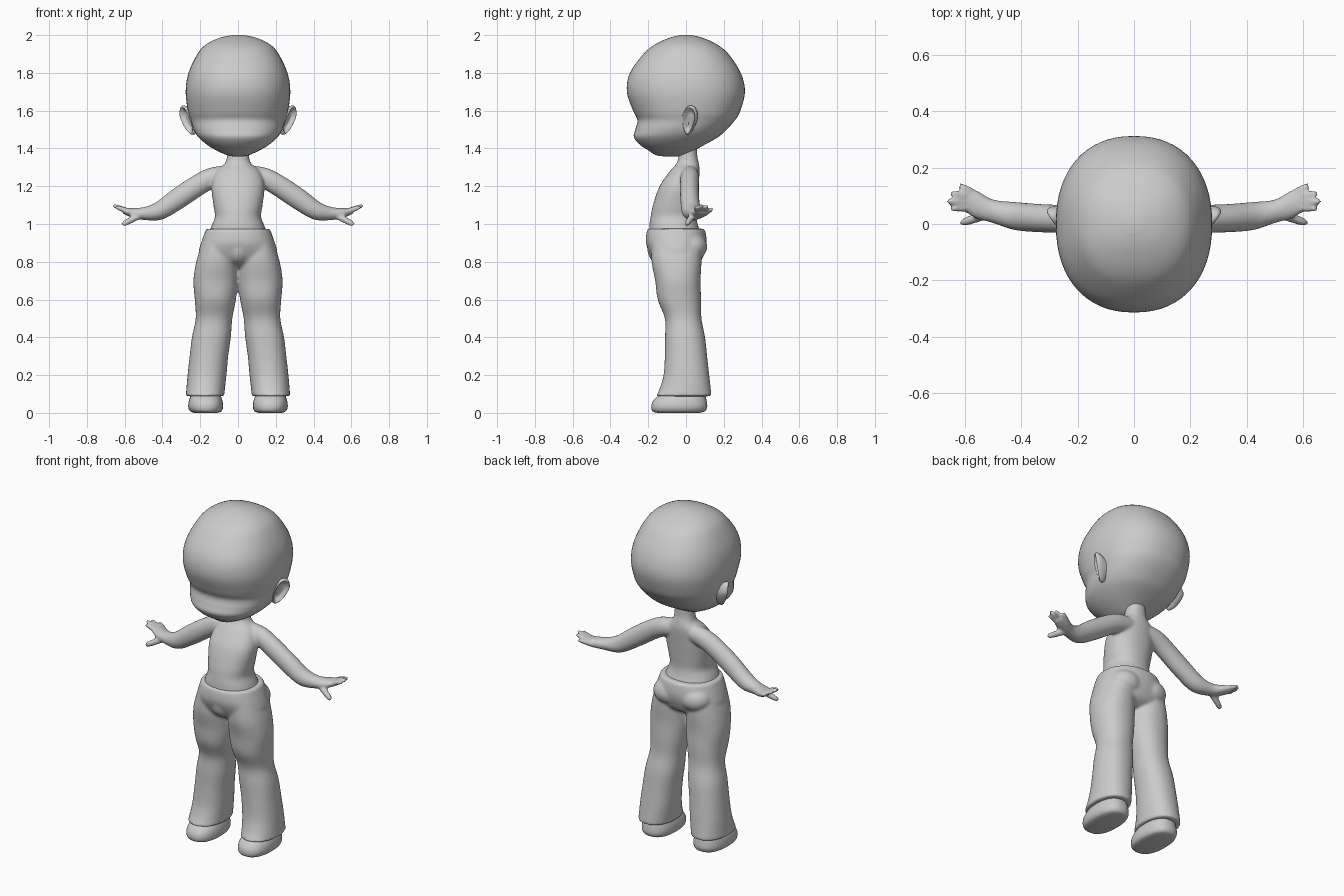
import bpy, bmesh, math
from mathutils import Vector as V

if "Cube" in bpy.data.objects:
    bpy.data.objects.remove(bpy.data.objects["Cube"])

clay = bpy.data.materials.new("clay_grey")
clay.use_nodes = True
GREY = (0.6, 0.6, 0.6, 1)
clay.diffuse_color = GREY
clay.node_tree.nodes["Principled BSDF"].inputs["Base Color"].default_value = GREY


def spline(a, b, c, d, t):
    return b + 0.5 * t * (c - a + t * (2*a - 5*b + 4*c - d + t * (3*(b - c) + d - a)))


def loft(bm, rings, side=1, power=2.0, steps=5, count=40):
    """Smooth tube through rings of (centre, u, v); side -1 mirrors it."""
    dense = []
    for i in range(len(rings) - 1):
        four = [rings[min(max(i + k, 0), len(rings) - 1)] for k in (-1, 0, 1, 2)]
        for s in range(steps):
            dense.append([spline(*[r[j] for r in four], s / steps) for j in range(3)])
    dense.append(rings[-1])
    loops = []
    for centre, u, v in dense:
        loop = []
        for k in range(count):
            a = math.tau * k / count
            c, s = math.cos(a), math.sin(a)
            p = centre + u * math.copysign(abs(c) ** (2 / power), c) \
                + v * math.copysign(abs(s) ** (2 / power), s)
            loop.append(bm.verts.new((p.x * side, p.y, p.z)))
        loops.append(loop)
    faces = [bm.faces.new((p[k], p[(k + 1) % count], q[(k + 1) % count], q[k]))
             for p, q in zip(loops, loops[1:]) for k in range(count)]
    faces += [bm.faces.new(loops[0]), bm.faces.new(loops[-1])]
    bmesh.ops.recalc_face_normals(bm, faces=faces)


def level(x, y, z, rx, ry):
    return V((x, y, z)), V((rx, 0, 0)), V((0, ry, 0))


def span(z, rx, front, back):
    return level(0, (front + back) / 2, z, rx, (back - front) / 2)


def limb(points):
    """Rings for points of (x, y, z, ry, rz), square to the path in xz."""
    rings = []
    for i, (x, y, z, ry, rz) in enumerate(points):
        a, b = points[max(i - 1, 0)], points[min(i + 1, len(points) - 1)]
        d = V((b[0] - a[0], 0, b[2] - a[2])).normalized()
        rings.append((V((x, y, z)), V((0, ry, 0)), V((-d.z, 0, d.x)) * rz))
    return rings


def finger(start, tip, r):
    a, b = V(start), V(tip)
    stops = ((0, 1), (0.6, 0.95), (0.9, 0.75), (1, 0.3))
    return limb([(*a.lerp(b, t), r * k, r * k) for t, k in stops])


def blob(bm, centre, radii, side=1):
    x, y, z = centre
    loft(bm, [level(x, y, z + radii[2] * math.sin(t), radii[0] * math.cos(t), radii[1] * math.cos(t))
              for t in [math.radians(d) for d in (-85, -60, -30, 0, 30, 60, 85)]], side)


def finish(name, bm, voxel=0, smooth=0):
    mesh = bpy.data.meshes.new(name)
    bm.to_mesh(mesh)
    bm.free()
    obj = bpy.data.objects.new(name, mesh)
    bpy.context.collection.objects.link(obj)
    mesh.materials.append(clay)
    mesh.shade_smooth()
    if voxel:
        fuse = obj.modifiers.new("fuse", 'REMESH')
        fuse.mode, fuse.voxel_size, fuse.use_smooth_shade = 'VOXEL', voxel, True
        soften = obj.modifiers.new("soften", 'SMOOTH')
        soften.factor, soften.iterations = 0.5, smooth
    return obj


# Head: large cranium, hollow at eye level, protruding muzzle
bm = bmesh.new()
loft(bm, [span(*r) for r in (
    (2.0, .03, -.03, .03), (1.985, .10, -.09, .09), (1.95, .17, -.165, .165),
    (1.9, .215, -.225, .225), (1.8, .262, -.297, .29), (1.7, .277, -.313, .312),
    (1.6, .265, -.28, .288), (1.55, .25, -.257, .26), (1.5, .235, -.268, .215),
    (1.46, .21, -.276, .17), (1.42, .165, -.245, .10), (1.39, .115, -.20, .045),
    (1.365, .06, -.16, 0), (1.357, .02, -.11, -.05))], power=2.25, count=64)
finish("head", bm)

# Ears: cupped shells, narrower at the lobe
for side, word in ((1, "left"), (-1, "right")):
    bm = bmesh.new()
    u, v, n = V((.55, .8, 0)) * .047, V((.2, .1, 1)) * .078, V((.8, -.55, 0))
    loft(bm, [(V((.274, .018, 1.55)) + n * d, u * k, v * k) for k, d in (
        (.5, -.05), (.9, -.02), (1, 0), (.9, .01), (.75, .002), (.5, -.012), (.05, -.014))],
        side)
    for vert in bm.verts:
        low = max(0, 1.57 - vert.co.z)
        vert.co.x -= side * low * .2
        vert.co.y += (.01 - vert.co.y) * low * 3.5
    finish(word + "_ear", bm)

# Body: neck, torso, arms and hands fused together
bm = bmesh.new()
loft(bm, [span(*r) for r in (
    (1.43, .055, -.035, .06), (1.36, .058, -.04, .06), (1.32, .07, -.05, .068),
    (1.28, .115, -.085, .072), (1.2, .14, -.14, .066), (1.1, .13, -.175, .058),
    (1.04, .122, -.187, .055), (.99, .14, -.194, .065), (.93, .16, -.195, .09))],
    power=2.2)
for side in (1, -1):
    loft(bm, limb((
        (.05, .02, 1.262, .045, .05), (.14, .02, 1.243, .05, .055), (.22, .018, 1.2, .05, .056),
        (.32, .02, 1.133, .05, .056), (.42, .028, 1.068, .05, .048), (.5, .045, 1.055, .042, .034),
        (.56, .07, 1.06, .05, .025), (.605, .088, 1.07, .043, .016))), side)
    for y0, tip in ((.058, (.652, .055, 1.092)), (.078, (.664, .08, 1.1)),
                    (.098, (.652, .108, 1.095)), (.112, (.622, .138, 1.08))):
        loft(bm, finger((.57, y0, 1.064), tip, .014), side, count=16)
    loft(bm, finger((.52, .035, 1.045), (.615, .003, .996), .018), side, count=16)
finish("body", bm, .008, 4)

# Trousers: hips, rounded front and seat, flared legs
bm = bmesh.new()
loft(bm, [span(*r) for r in (
    (.975, .168, -.203, .097), (.95, .178, -.21, .105), (.9, .196, -.212, .11),
    (.85, .208, -.195, .10), (.8, .19, -.165, .075), (.77, .13, -.12, .03))], power=2.2)
blob(bm, (0, -.12, .87), (.075, .085, .09))
for side in (1, -1):
    blob(bm, (.085, .03, .88), (.095, .082, .075), side)
    loft(bm, [level(*r) for r in (
        (.105, -.05, .9, .085, .13), (.112, -.05, .8, .109, .132), (.118, -.043, .7, .118, .12),
        (.12, -.035, .6, .109, .115), (.127, -.015, .5, .097, .097), (.141, -.005, .4, .103, .106),
        (.154, 0, .3, .102, .112), (.164, .002, .2, .103, .121), (.171, -.004, .13, .102, .135),
        (.175, -.012, .088, .102, .148))], side, power=2.2)
finish("trousers", bm, .0085, 5)

# Shoes: rounded soles running up inside the trouser legs
for side, word in ((1, "left"), (-1, "right")):
    bm = bmesh.new()
    loft(bm, [level(*r) for r in (
        (.17, -.04, 0, .06, .11), (.17, -.038, .008, .082, .138), (.171, -.036, .03, .092, .148),
        (.171, -.033, .06, .09, .143), (.171, -.022, .09, .08, .125), (.171, 0, .12, .065, .09))],
        side, power=2.4)
    finish(word + "_shoe", bm)
